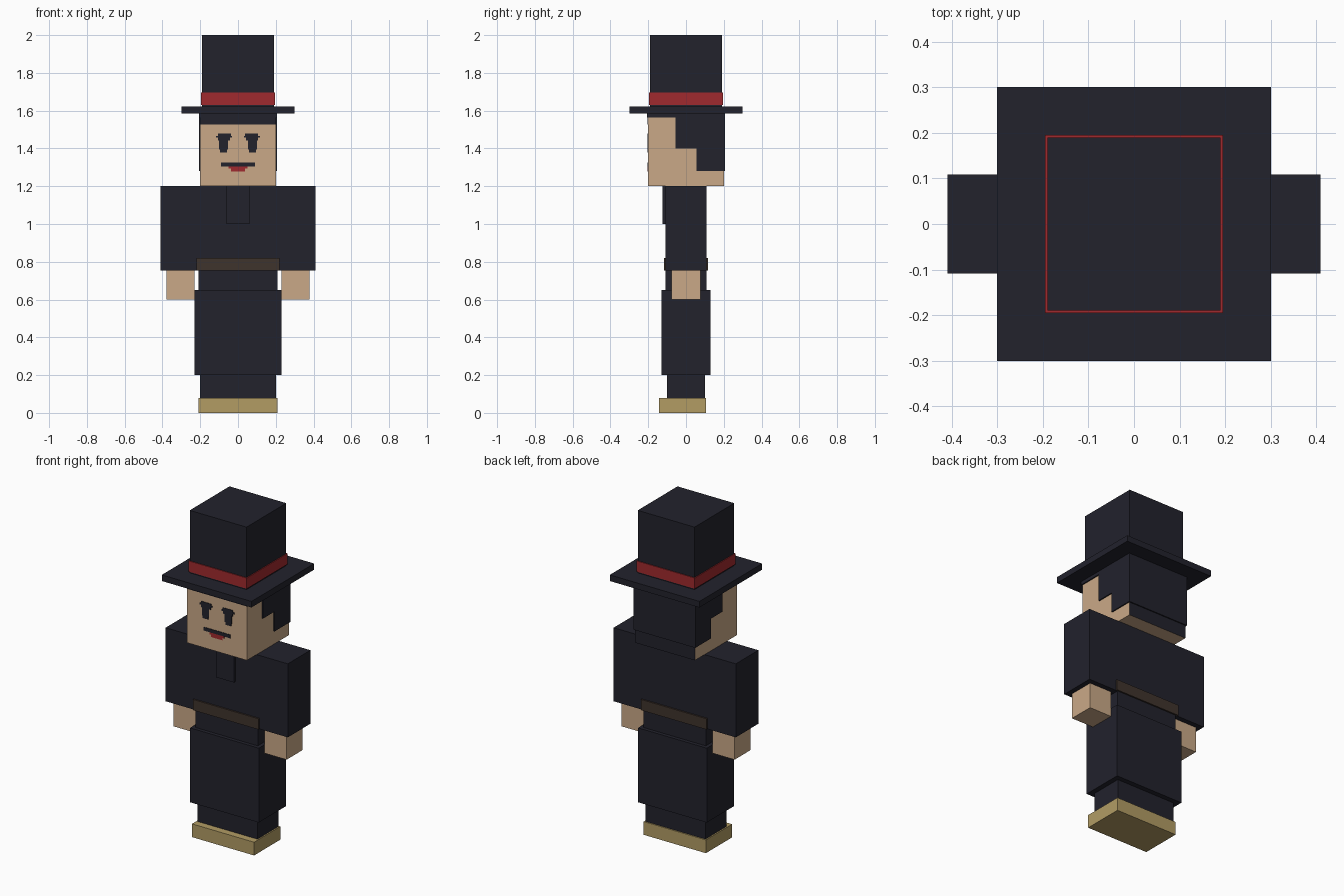
import bpy, bmesh

if "Cube" in bpy.data.objects:
    bpy.data.objects.remove(bpy.data.objects["Cube"])


def mat(name, rgb):
    """Flat material from an sRGB 0-255 colour."""
    lin = [((c / 255 + 0.055) / 1.055) ** 2.4 if c > 10 else c / 3294 for c in rgb]
    m = bpy.data.materials.new(name)
    m.diffuse_color = (*lin, 1)
    m.use_nodes = True
    m.node_tree.nodes["Principled BSDF"].inputs["Base Color"].default_value = m.diffuse_color
    return m


DARK = mat("dark_cloth", (34, 34, 44))
SKIN = mat("skin", (202, 169, 135))
RED = mat("red", (160, 42, 46))
BELT = mat("brown_leather", (63, 51, 44))
GOLD = mat("tan_shoe", (178, 156, 100))


def boxes(name, material, *extents):
    """One object made of boxes, each (x0, x1, y0, y1, z0, z1)."""
    bm = bmesh.new()
    for x0, x1, y0, y1, z0, z1 in extents:
        for v in bmesh.ops.create_cube(bm, size=1)["verts"]:
            v.co.x = x1 if v.co.x > 0 else x0
            v.co.y = y1 if v.co.y > 0 else y0
            v.co.z = z1 if v.co.z > 0 else z0
    me = bpy.data.meshes.new(name)
    bm.to_mesh(me)
    bm.free()
    me.materials.append(material)
    ob = bpy.data.objects.new(name, me)
    bpy.context.collection.objects.link(ob)
    return ob


def block(name, material, hx, hy, z0, z1):
    return boxes(name, material, (-hx, hx, -hy, hy, z0, z1))


# Shoes, legs and coat skirt
boxes("shoes", GOLD, (-0.208, 0.208, -0.143, 0.107, 0, 0.08))
block("legs", DARK, 0.2, 0.1, 0.08, 0.2)
block("coat_skirt", DARK, 0.23, 0.13, 0.2, 0.65)

# Upper body
block("torso", DARK, 0.208, 0.108, 0.65, 1.2)
block("belt", BELT, 0.22, 0.117, 0.755, 0.82)
boxes("tie", DARK, (-0.06, 0.06, -0.125, -0.108, 1.0, 1.2))

# Sleeves and hands on both sides
for side, s in (("left", 1), ("right", -1)):
    x = sorted((s * 0.208, s * 0.409))
    boxes(side + "_sleeve", DARK, (*x, -0.108, 0.108, 0.755, 1.2))
    x = sorted((s * 0.23, s * 0.379))
    boxes(side + "_hand", SKIN, (*x, -0.077, 0.077, 0.6, 0.755))

# Head, with the back face in the hair colour
head = block("head", SKIN, 0.2, 0.2, 1.2, 1.575)
head.data.materials.append(DARK)
for f in head.data.polygons:
    if f.normal.y > 0.9:
        f.material_index = 1

# Stepped hair
H = 0.207
boxes("hair", DARK,
      (-H, H, -H, H, 1.565, 1.59),
      (-H, H, -0.055, H, 1.4, 1.565),
      (-H, H, 0.055, H, 1.28, 1.4))

# Face details as thin plates
F = (-0.203, -0.199)
boxes("fringe", DARK, (-0.2, 0.2, *F, 1.528, 1.567))
eye_rows = [(0.037, 0.106, 1.467, 1.478), (0.032, 0.117, 1.457, 1.467),
            (0.042, 0.106, 1.442, 1.457), (0.053, 0.1, 1.394, 1.442),
            (0.058, 0.095, 1.379, 1.394)]
for side, s in (("left", 1), ("right", -1)):
    boxes(side + "_eye", DARK,
          *[(*sorted((s * a, s * b)), *F, z0, z1) for a, b, z0, z1 in eye_rows])
boxes("moustache", DARK, (-0.09, 0.09, *F, 1.305, 1.326))
boxes("mouth", RED, (-0.05, 0.05, *F, 1.293, 1.305), (-0.037, 0.037, *F, 1.279, 1.293))

# Top hat
block("hat_brim", DARK, 0.3, 0.3, 1.585, 1.622)
block("hat_crown", DARK, 0.19, 0.19, 1.622, 2.0)
block("hat_band", RED, 0.195, 0.195, 1.63, 1.695)
